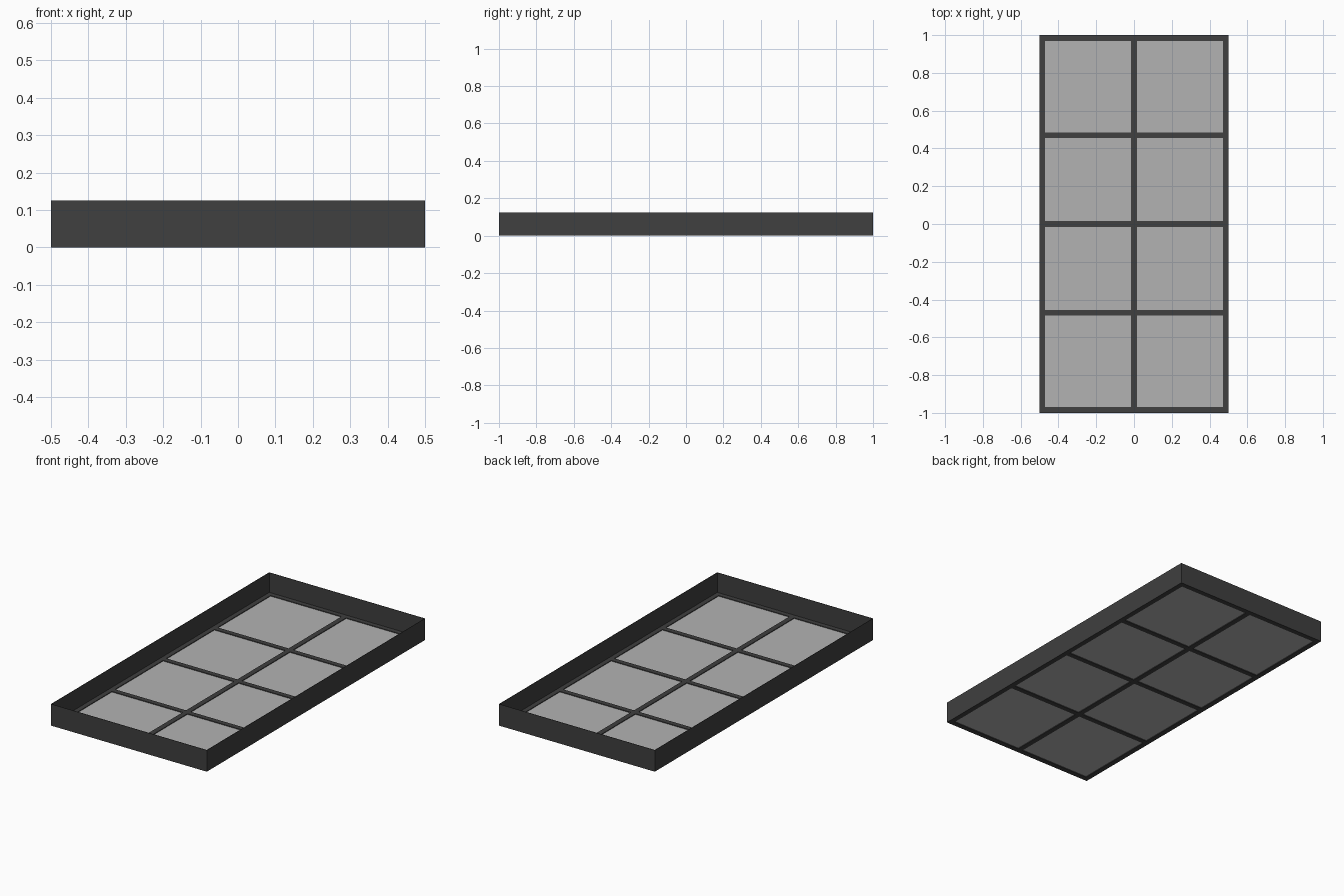
import bpy

if "Cube" in bpy.data.objects:
    bpy.data.objects.remove(bpy.data.objects["Cube"])


def material(name, shade, alpha=1.0):
    m = bpy.data.materials.new(name)
    m.diffuse_color = (shade, shade, shade, alpha)
    m.use_nodes = True
    m.node_tree.nodes["Principled BSDF"].inputs["Base Color"].default_value = m.diffuse_color
    return m


DARK = material("dark_metal", 0.05)
GLASS = material("pale_glass", 0.45, 0.7)


def box(name, x0, x1, y0, y1, z0, z1, mat):
    bpy.ops.mesh.primitive_cube_add(
        size=1, location=((x0 + x1) / 2, (y0 + y1) / 2, (z0 + z1) / 2))
    o = bpy.context.object
    o.name = name
    o.scale = (x1 - x0, y1 - y0, z1 - z0)
    bpy.ops.object.transform_apply(location=False, rotation=False, scale=True)
    o.data.materials.append(mat)
    return o


W, L, H = 0.5, 1.0, 0.125   # half width, half length, wall height
B, T, S = 0.03, 0.01, 0.002  # bar width, bar thickness, wall thickness

# Thin upright walls and the flat border bars at their feet
for s, side in ((-1, "left"), (1, "right")):
    x = sorted((s * W, s * (W - S)))
    box(side + "_wall", *x, -L, L, 0, H, DARK)
    x = sorted((s * (W - S), s * (W - B)))
    box(side + "_border", *x, -L + S, L - S, 0, T, DARK)
for s, side in ((-1, "front"), (1, "back")):
    y = sorted((s * L, s * (L - S)))
    box(side + "_wall", -W + S, W - S, *y, 0, H, DARK)
    y = sorted((s * (L - S), s * (L - B)))
    box(side + "_border", -W + B, W - B, *y, 0, T, DARK)

# Glazing bars: one lengthwise, three across
box("long_bar", -B / 2, B / 2, -L + B, L - B, 0, T, DARK)
for i, y in enumerate((-0.47, 0, 0.47)):
    for s in (-1, 1):
        x = sorted((s * B / 2, s * (W - B)))
        box(f"cross_bar_{i}", *x, y - B / 2, y + B / 2, 0, T, DARK)

# Single glass sheet set between the bar faces
box("glass_pane", -W + B, W - B, -L + B, L - B, 0.004, 0.006, GLASS)
